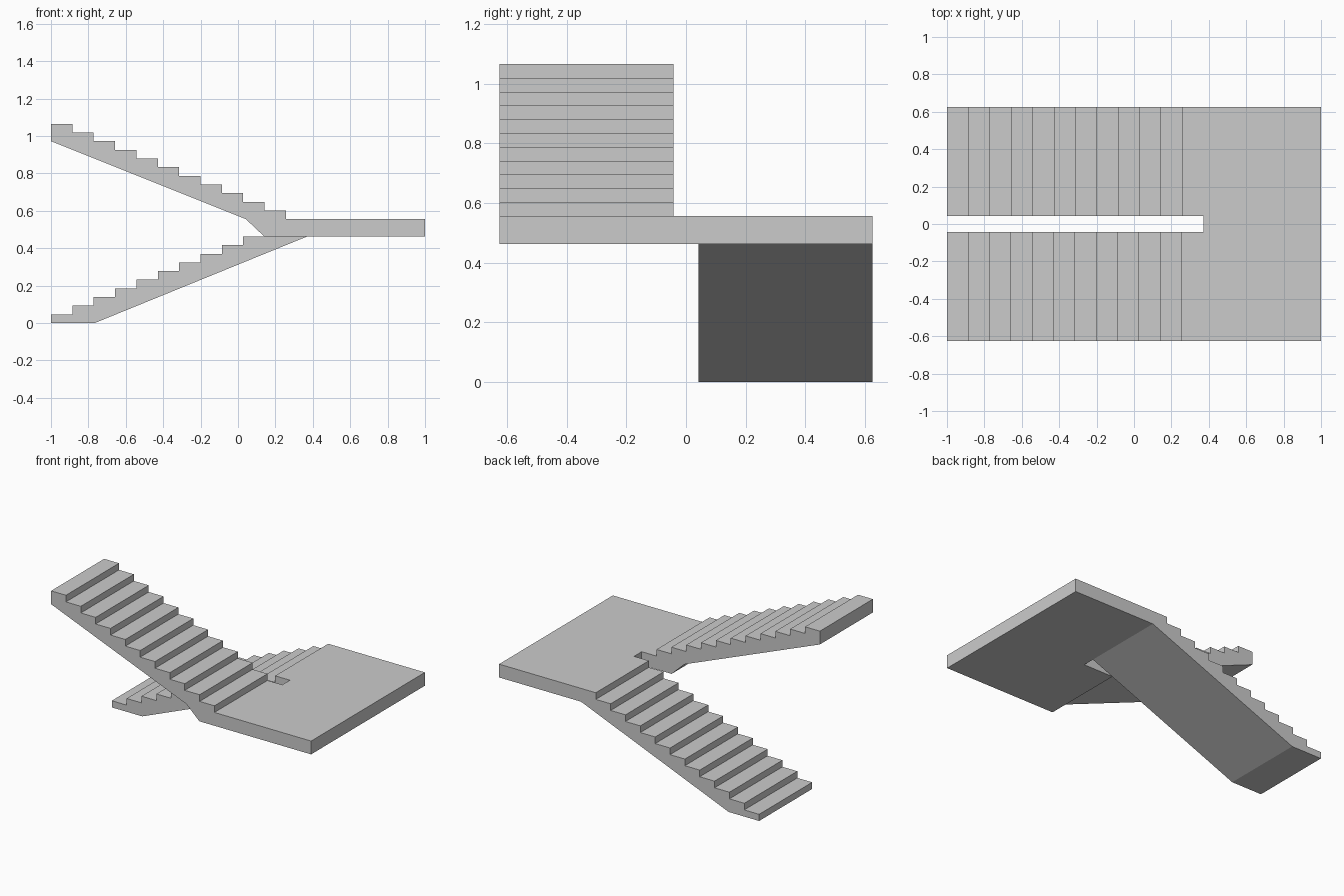
import bpy, bmesh, math

if "Cube" in bpy.data.objects:
    bpy.data.objects.remove(bpy.data.objects["Cube"])

GOING, RISE = 0.1142, 0.0463
X0, X_END = -1.0, 1.0
X_LAND = X0 + 12 * GOING          # start of the landing slab
Z_TOP = 12 * RISE                 # landing walking level
Z_BOT = 10 * RISE                 # landing underside
Y_OUT, Y_IN = 0.625, 0.042        # outer edge, edge of the stair well

bm = bmesh.new()


def prism(points, lo, hi, to_xyz, open_edges=()):
    """Extrude a closed profile; open_edges leaves out joined side faces."""
    a = [bm.verts.new(to_xyz(p, lo)) for p in points]
    b = [bm.verts.new(to_xyz(p, hi)) for p in points]
    bm.faces.new(a)
    bm.faces.new(b[::-1])
    n = len(points)
    for i in range(n):
        if i not in open_edges:
            j = (i + 1) % n
            bm.faces.new((a[i], b[i], b[j], a[j]))


def along_y(p, y):
    return (p[0], y, p[1])


def along_z(p, z):
    return (p[0], p[1], z)


# Lower flight: 12 risers, the last tread is flush with the landing
lower = [(X_LAND, Z_BOT), (-0.766, 0), (X0, 0)]
for i in range(12):
    x = X0 + i * GOING
    if i:
        lower.append((x, i * RISE))
    lower.append((x, (i + 1) * RISE))
lower.append((X_LAND, Z_TOP))
prism(lower, Y_IN, Y_OUT, along_y, {len(lower) - 1})

# Upper flight: 11 risers climbing back from the landing
upper = [(X_LAND, Z_BOT), (0.14, Z_BOT), (0.042, Z_TOP),
         (X0, Z_TOP + 9 * RISE)]
for i in range(11):
    z = Z_TOP + (11 - i) * RISE
    upper += [(X0 + i * GOING, z), (X0 + (i + 1) * GOING, z)]
upper += [(X0 + 11 * GOING, Z_TOP), (X_LAND, Z_TOP)]
prism(upper, -Y_OUT, -Y_IN, along_y, {len(upper) - 1})

# Half landing: open where the two flights join it
plan = [(X_LAND, Y_OUT), (X_LAND, Y_IN), (X_LAND, -Y_IN), (X_LAND, -Y_OUT),
        (X_END, -Y_OUT), (X_END, Y_OUT)]
prism(plan, Z_BOT, Z_TOP, along_z, {0, 2})

# Weld into one cast body and clear coplanar seams
bmesh.ops.remove_doubles(bm, verts=bm.verts[:], dist=1e-4)
bmesh.ops.recalc_face_normals(bm, faces=bm.faces[:])
bmesh.ops.dissolve_limit(bm, angle_limit=math.radians(0.2),
                         verts=bm.verts[:], edges=bm.edges[:])

mesh = bpy.data.meshes.new("half_landing_staircase")
bm.to_mesh(mesh)
bm.free()
stair = bpy.data.objects.new("half_landing_staircase", mesh)
bpy.context.collection.objects.link(stair)
